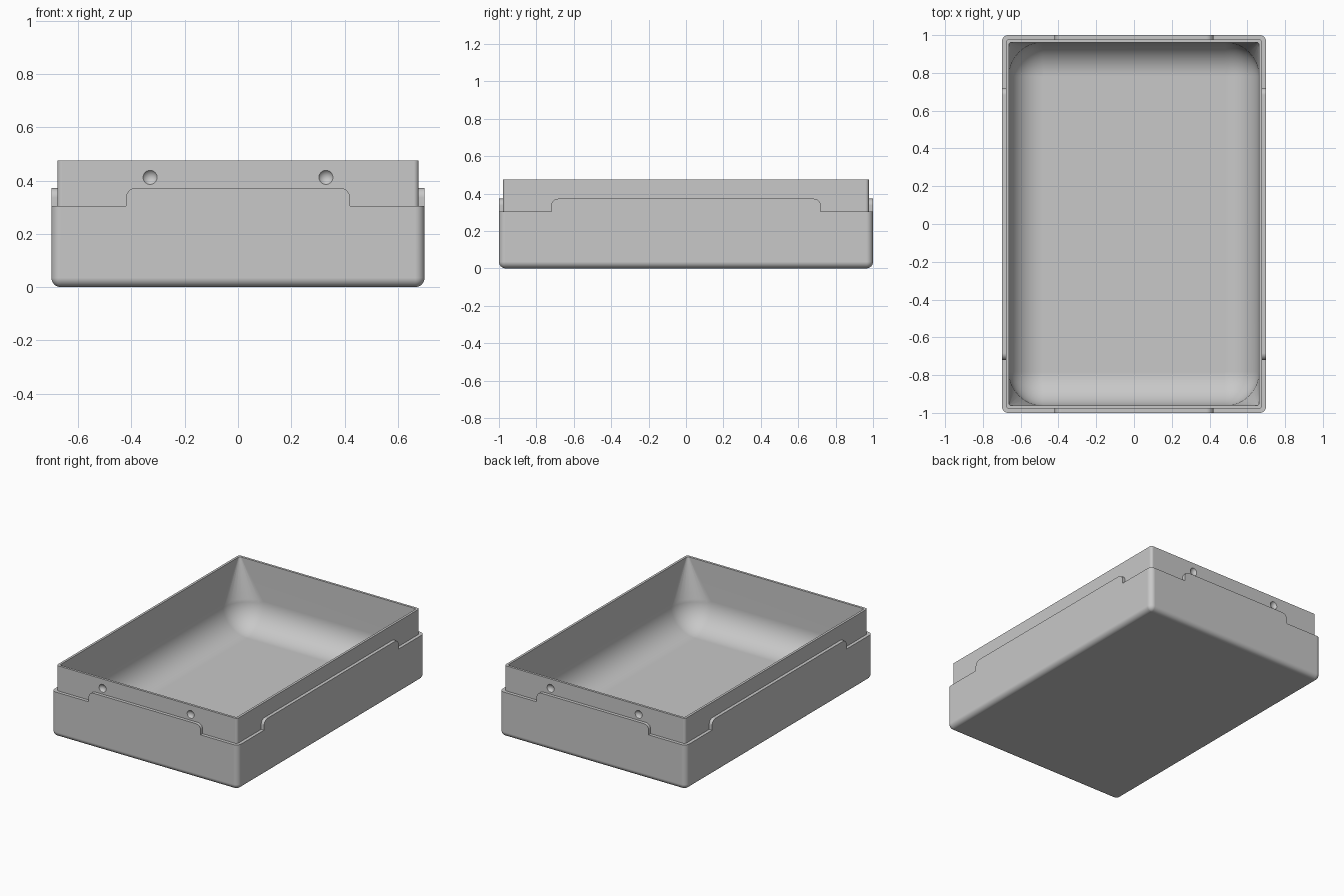
import bpy, bmesh
from math import sin, cos, pi, radians

if "Cube" in bpy.data.objects:
    bpy.data.objects.remove(bpy.data.objects["Cube"], do_unlink=True)

# One plain grey plastic
grey = bpy.data.materials.new("grey plastic")
grey.use_nodes = True
colour = (0.58, 0.58, 0.58, 1)
grey.diffuse_color = colour
grey.node_tree.nodes["Principled BSDF"].inputs["Base Color"].default_value = colour

HALF_X, HALF_Y = 0.70, 1.0
LEDGE, TAB_TOP, RIM = 0.305, 0.372, 0.475
STEP, LIP = 0.022, 0.038          # insets of the upper wall and the cavity
BOTTOM_R, BOWL_R, FLOOR = 0.035, 0.18, 0.04


def make_object(name, bm):
    bmesh.ops.recalc_face_normals(bm, faces=bm.faces[:])
    mesh = bpy.data.meshes.new(name)
    bm.to_mesh(mesh)
    bm.free()
    mesh.materials.append(grey)
    obj = bpy.data.objects.new(name, mesh)
    bpy.context.collection.objects.link(obj)
    return obj


def rounded_loop(bm, inset, radius, z, steps=8):
    radius = max(radius, 0.001)
    cx, cy = HALF_X - inset - radius, HALF_Y - inset - radius
    loop = []
    for k, (sx, sy) in enumerate(((1, 1), (-1, 1), (-1, -1), (1, -1))):
        for i in range(steps + 1):
            a = (k + i / steps) * pi / 2
            loop.append(bm.verts.new((sx * cx + radius * cos(a),
                                      sy * cy + radius * sin(a), z)))
    return loop


# Tray: sections from the underside, up the outside, over the rim, into the bowl
sections = []
for i in range(9):
    a = i / 8 * pi / 2
    sections.append((BOTTOM_R * (1 - sin(a)), BOTTOM_R * sin(a),
                     BOTTOM_R * (1 - cos(a))))
sections += [(0, BOTTOM_R, LEDGE), (STEP, 0.018, LEDGE),
             (STEP, 0.018, RIM), (LIP, 0.012, RIM)]
for i in range(15):
    a = i / 14 * pi / 2
    sections.append((LIP + BOWL_R * (1 - cos(a)), BOWL_R * cos(a),
                     FLOOR + BOWL_R * (1 - sin(a))))

bm = bmesh.new()
loops = [rounded_loop(bm, *s) for s in sections]
for low, high in zip(loops, loops[1:]):
    for i in range(len(low)):
        j = (i + 1) % len(low)
        bm.faces.new((low[i], low[j], high[j], high[i]))
bm.faces.new(loops[0])
bm.faces.new(loops[-1])
tray = make_object("tray", bm)


# Raised tabs: round-shouldered plates standing on the ledge
def add_tab(name, half_width, place):
    r = 0.036
    profile = [(-half_width, LEDGE), (half_width, LEDGE)]
    for side in (1, -1):
        arc = [(side * (half_width - r + r * cos(i / 8 * pi / 2)),
                TAB_TOP - r + r * sin(i / 8 * pi / 2)) for i in range(9)]
        profile += arc if side > 0 else arc[::-1]
    bm = bmesh.new()
    outer, inner = ([bm.verts.new(place(u, depth, z)) for u, z in profile]
                    for depth in (0, STEP + 0.006))
    bm.faces.new(outer)
    bm.faces.new(inner)
    for i in range(len(outer)):
        j = (i + 1) % len(outer)
        bm.faces.new((outer[i], outer[j], inner[j], inner[i]))
    return make_object(name, bm)


def add_dimple_cutter(name, x, side):
    bm = bmesh.new()
    bmesh.ops.create_uvsphere(bm, u_segments=32, v_segments=24, radius=0.032)
    bmesh.ops.translate(bm, verts=bm.verts[:],
                        vec=(x, side * (HALF_Y - STEP + 0.018), 0.412))
    return make_object(name, bm)


tools = []
for s, end, flank in ((-1, "front", "right"), (1, "back", "left")):
    tools.append((add_tab(end + "_tab", 0.42,
                  lambda u, d, z: (u, s * (HALF_Y - d), z)), "UNION"))
    tools.append((add_tab(flank + "_tab", 0.72,
                  lambda u, d, z: (s * (HALF_X - d), u, z)), "UNION"))
    for x in (-0.33, 0.33):
        tools.append((add_dimple_cutter(end + "_dimple", x, s), "DIFFERENCE"))

# Fuse the tabs and press the latch dimples into the end walls
bpy.ops.object.select_all(action="DESELECT")
bpy.context.view_layer.objects.active = tray
tray.select_set(True)
for tool, operation in tools:
    mod = tray.modifiers.new("shape", "BOOLEAN")
    mod.operation, mod.object, mod.solver = operation, tool, "EXACT"
    bpy.ops.object.modifier_apply(modifier=mod.name)
    bpy.data.objects.remove(tool, do_unlink=True)

bpy.ops.object.shade_smooth_by_angle(angle=radians(30))
weighted = tray.modifiers.new("even shading", "WEIGHTED_NORMAL")
weighted.keep_sharp = True
